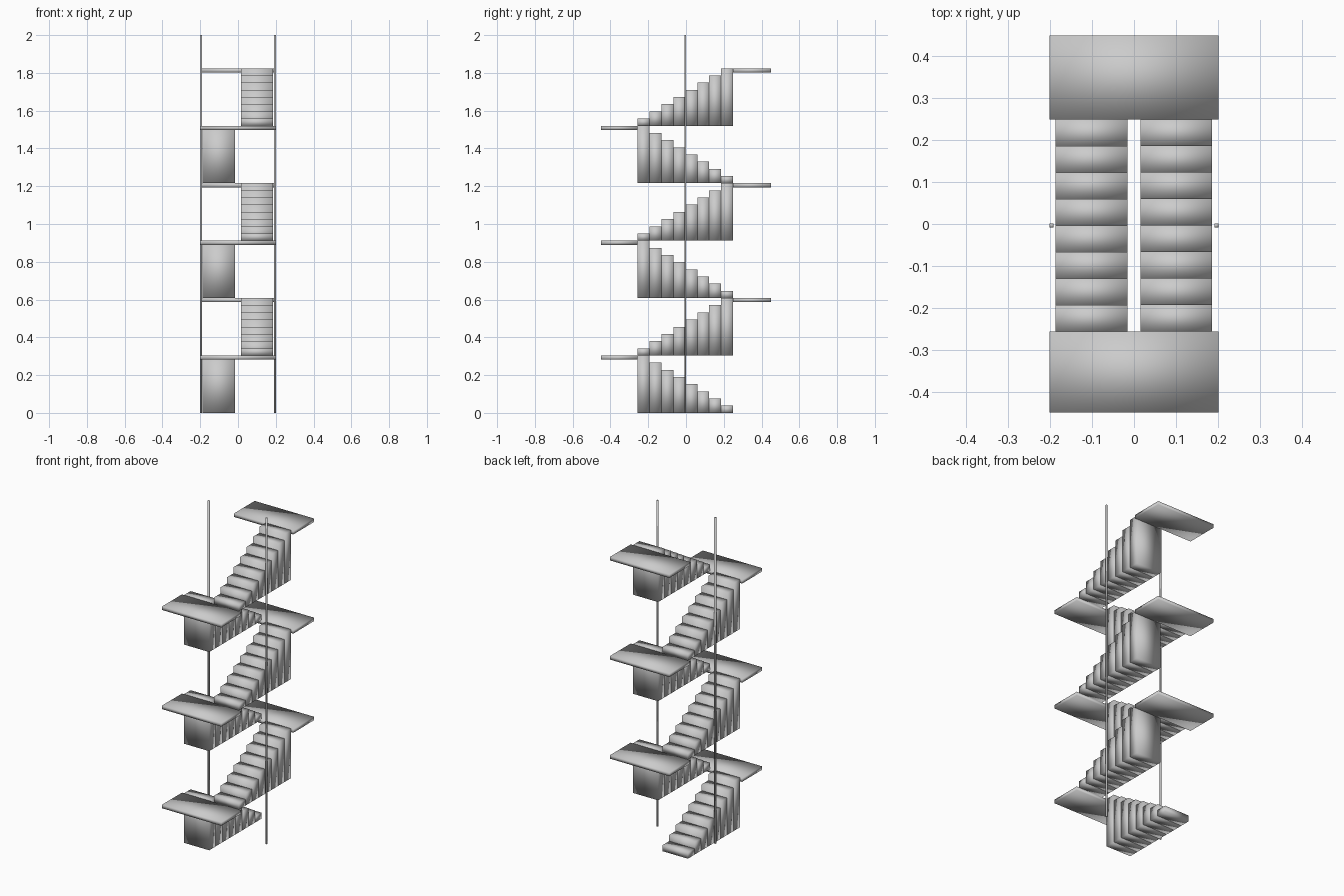
import bpy, bmesh
from mathutils import Matrix, Vector

if "Cube" in bpy.data.objects:
    bpy.data.objects.remove(bpy.data.objects["Cube"])

RISE = 0.304            # height of one flight
STEPS = 8
Y0, Y1 = -0.256, 0.249  # front and back ends of the flights
TREAD = (Y1 - Y0) / STEPS


def make_boxes(name, boxes):
    """One smooth-shaded object made of boxes given as (min corner, max corner)."""
    bm = bmesh.new()
    for lo, hi in boxes:
        lo, hi = Vector(lo), Vector(hi)
        m = Matrix.Translation((lo + hi) / 2) @ Matrix.Diagonal((*(hi - lo), 1))
        bmesh.ops.create_cube(bm, size=1, matrix=m)
    for face in bm.faces:
        face.smooth = True
    mesh = bpy.data.meshes.new(name)
    bm.to_mesh(mesh)
    bm.free()
    obj = bpy.data.objects.new(name, mesh)
    bpy.context.collection.objects.link(obj)
    return obj


for f in range(6):
    base, top = f * RISE, (f + 1) * RISE
    toward_front = f % 2 == 0

    # Flight: full-height columns, left ones climb forward, right ones climb back
    xa, xb = (-0.187, -0.016) if toward_front else (0.015, 0.186)
    columns = []
    for s in range(STEPS):
        y = Y1 - (s + 1) * TREAD if toward_front else Y0 + s * TREAD
        columns.append(((xa, y, base),
                        (xb, y + TREAD, base + RISE * (s + 1) / STEPS)))
    make_boxes(f"stair_flight_{f + 1}", columns)

    # Landing at the head of the flight
    ya, yb = (-0.449, Y0) if toward_front else (Y1, 0.449)
    make_boxes(f"landing_{f + 1}", [((-0.201, ya, top - 0.022), (0.201, yb, top))])

# Thin full-height posts on each side
for side, x in (("left", -0.196), ("right", 0.196)):
    make_boxes(f"{side}_post", [((x - 0.0045, -0.008, 0), (x + 0.0045, 0.001, 2))])
